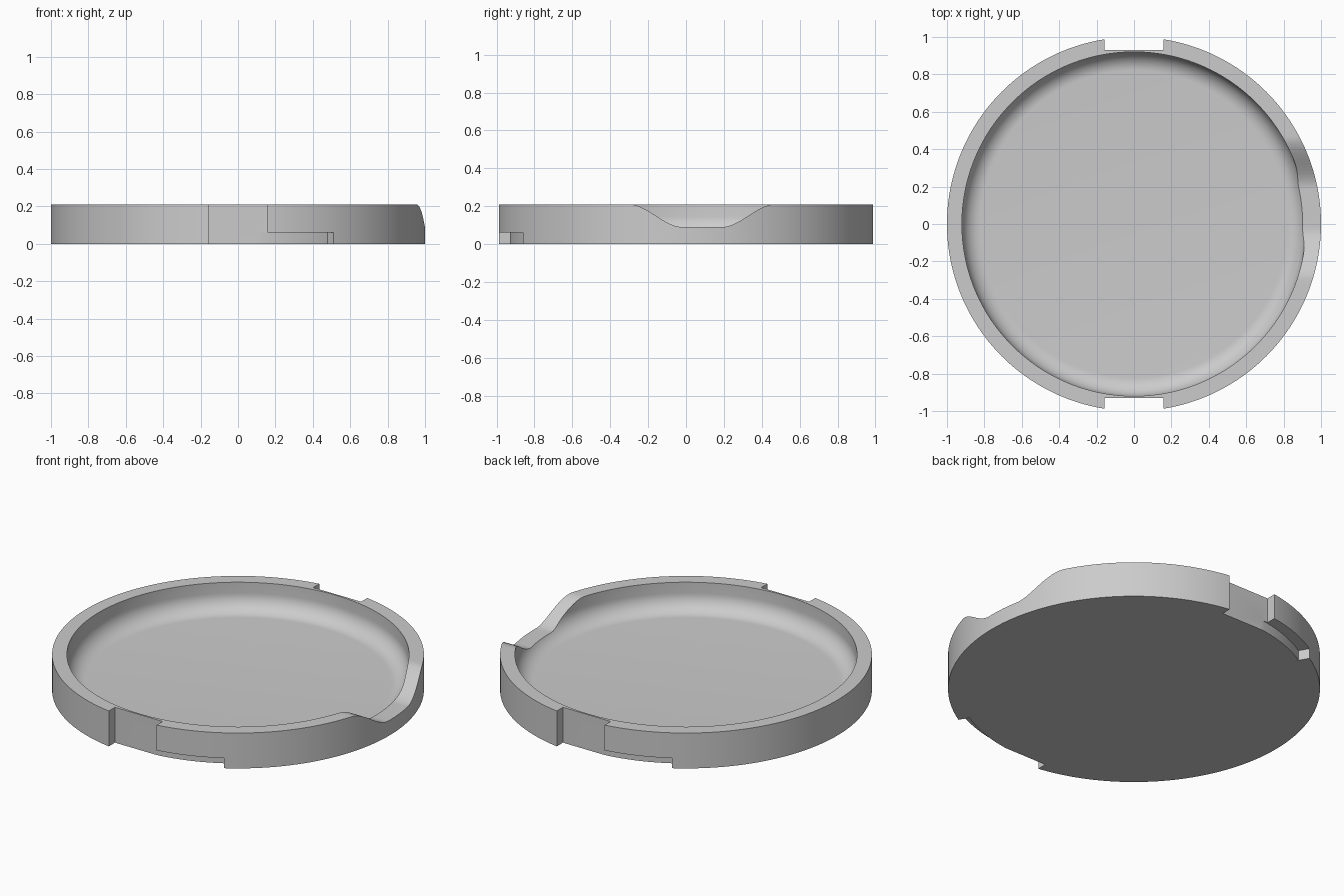
import bpy, bmesh, math
from math import sin, cos, pi, radians

cube = bpy.data.objects.get("Cube")
if cube:
    bpy.data.objects.remove(cube)

HEIGHT, RADIUS, BORE = 0.21, 1.0, 0.92
FLOOR, FILLET = 0.047, 0.1
SEGMENTS = 192

grey = bpy.data.materials.new("plain grey")
grey.use_nodes = True
grey.diffuse_color = (0.6, 0.6, 0.6, 1)
grey.node_tree.nodes["Principled BSDF"].inputs["Base Color"].default_value = (0.6, 0.6, 0.6, 1)


def make_object(name, bm):
    bmesh.ops.recalc_face_normals(bm, faces=bm.faces)
    mesh = bpy.data.meshes.new(name)
    bm.to_mesh(mesh)
    bm.free()
    mesh.materials.append(grey)
    obj = bpy.data.objects.new(name, mesh)
    bpy.context.collection.objects.link(obj)
    return obj


def prism(name, points, offset):
    """Closed outline extruded along an offset vector."""
    bm = bmesh.new()
    face = bm.faces.new([bm.verts.new(p) for p in points])
    out = bmesh.ops.extrude_face_region(bm, geom=[face])
    moved = [g for g in out["geom"] if isinstance(g, bmesh.types.BMVert)]
    bmesh.ops.translate(bm, verts=moved, vec=offset)
    return make_object(name, bm)


# Dish: turned profile with a filleted inside corner
profile = [(0, 0), (RADIUS, 0), (RADIUS, HEIGHT), (BORE, HEIGHT)]
for i in range(13):
    a = i / 12 * pi / 2
    profile.append((BORE - FILLET + FILLET * cos(a), FLOOR + FILLET - FILLET * sin(a)))
profile.append((0, FLOOR))
bm = bmesh.new()
verts = [bm.verts.new((r, 0, z)) for r, z in profile]
edges = [bm.edges.new(pair) for pair in zip(verts, verts[1:])]
bmesh.ops.spin(bm, geom=verts + edges, cent=(0, 0, 0), axis=(0, 0, 1),
               angle=2 * pi, steps=SEGMENTS, use_duplicate=False)
bmesh.ops.remove_doubles(bm, verts=bm.verts, dist=1e-5)
dish = make_object("dish", bm)

cutters = []

# Finger dip in the left rim, with eased shoulders
dip_low, ease = 0.09, []
for i in range(25):
    t = i / 24
    ease.append((t, HEIGHT + (dip_low - HEIGHT) * t * t * (3 - 2 * t)))
outline = [(0.5, -0.3, 0.4)]
outline += [(0.5, -0.3 + 0.28 * t, z) for t, z in ease]
outline += [(0.5, 0.47 - 0.28 * t, z) for t, z in reversed(ease)]
outline.append((0.5, 0.47, 0.4))
cutters.append(prism("dip_cutter", outline, (1, 0, 0)))

# Bayonet notches and locking slots, front and back
for side, turn in (("front", 0), ("back", pi)):
    notch = prism(side + "_notch_cutter",
                  [(-0.157, -0.93, -0.1), (0.157, -0.93, -0.1),
                   (0.157, -1.2, -0.1), (-0.157, -1.2, -0.1)], (0, 0, 0.5))
    angles = [radians(4 + 26.7 * i / 20) for i in range(21)]
    arc = [(0.9375 * sin(a), -0.9375 * cos(a), -0.1) for a in angles]
    arc += [(1.1 * sin(a), -1.1 * cos(a), -0.1) for a in reversed(angles)]
    slot = prism(side + "_slot_cutter", arc, (0, 0, 0.16))
    for cutter in (notch, slot):
        cutter.rotation_euler.z = turn
        cutters.append(cutter)

bpy.ops.object.select_all(action="DESELECT")
bpy.context.view_layer.objects.active = dish
dish.select_set(True)
for cutter in cutters:
    cutter.hide_render = True
    mod = dish.modifiers.new(cutter.name, "BOOLEAN")
    mod.operation, mod.solver, mod.object = "DIFFERENCE", "EXACT", cutter
    bpy.ops.object.modifier_apply(modifier=mod.name)
for cutter in cutters:
    bpy.data.objects.remove(cutter)

bpy.ops.object.shade_smooth_by_angle(angle=radians(25))
